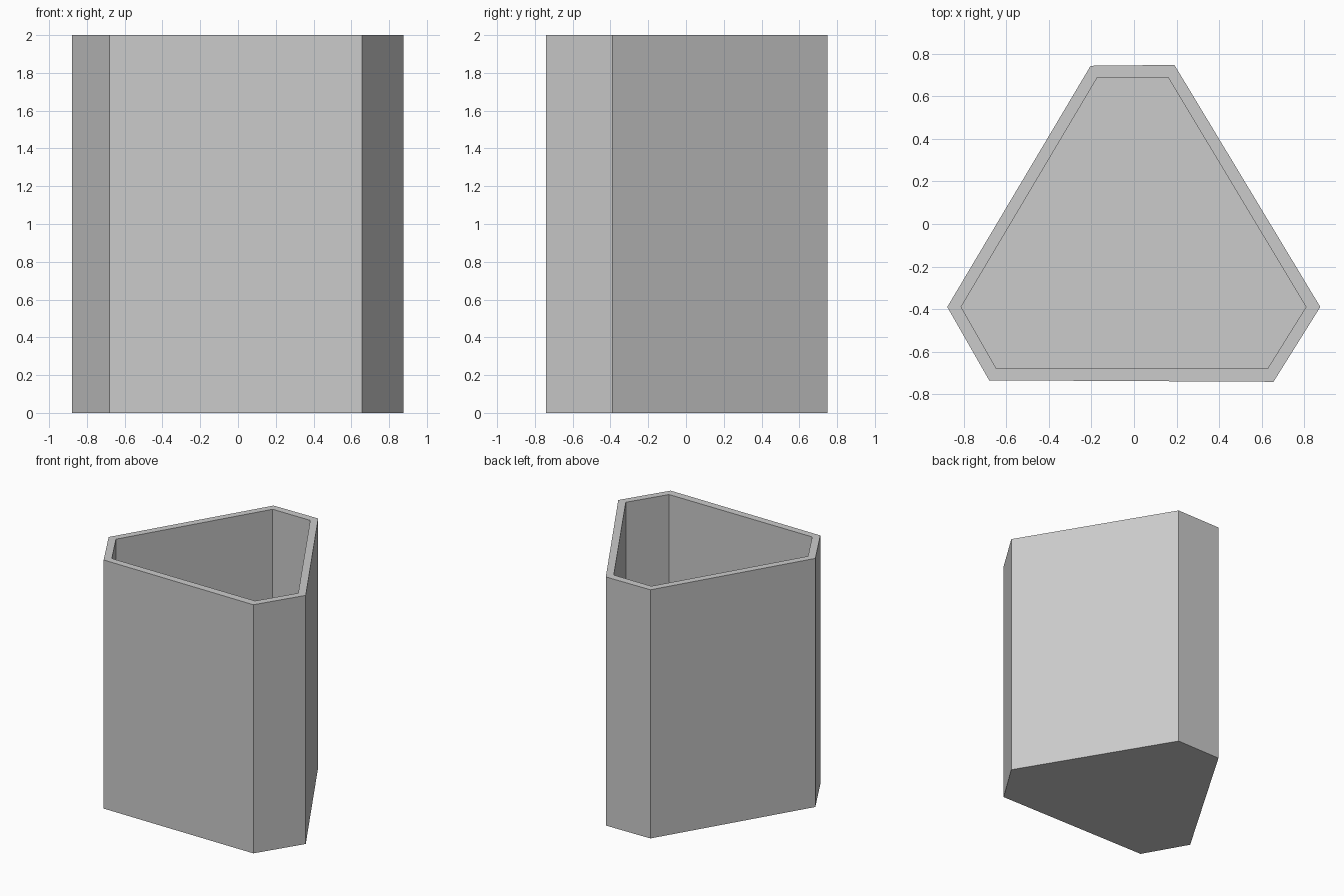
import bpy, bmesh

if "Cube" in bpy.data.objects:
    bpy.data.objects.remove(bpy.data.objects["Cube"])

HEIGHT, FLOOR = 2.0, 0.06
outer = [(-0.204, 0.744), (-0.878, -0.39), (-0.681, -0.735),
         (0.656, -0.742), (0.876, -0.39), (0.19, 0.748)]
inner = [(-0.173, 0.688), (-0.813, -0.39), (-0.647, -0.68),
         (0.628, -0.68), (0.809, -0.39), (0.161, 0.688)]

bm = bmesh.new()


def ring(profile, z):
    return [bm.verts.new((x, y, z)) for x, y in profile]


def bridge(a, b):
    n = len(a)
    for i in range(n):
        j = (i + 1) % n
        bm.faces.new((a[i], a[j], b[j], b[i]))


# Hollow container: outer wall, rim, inner wall, closed at the bottom
rings = [ring(outer, 0), ring(outer, HEIGHT), ring(inner, HEIGHT), ring(inner, FLOOR)]
for a, b in zip(rings, rings[1:]):
    bridge(a, b)
bm.faces.new(rings[0][::-1])
bm.faces.new(rings[-1])
bmesh.ops.recalc_face_normals(bm, faces=bm.faces)

mesh = bpy.data.meshes.new("six_sided_container")
bm.to_mesh(mesh)
bm.free()
bpy.context.collection.objects.link(bpy.data.objects.new("six_sided_container", mesh))
